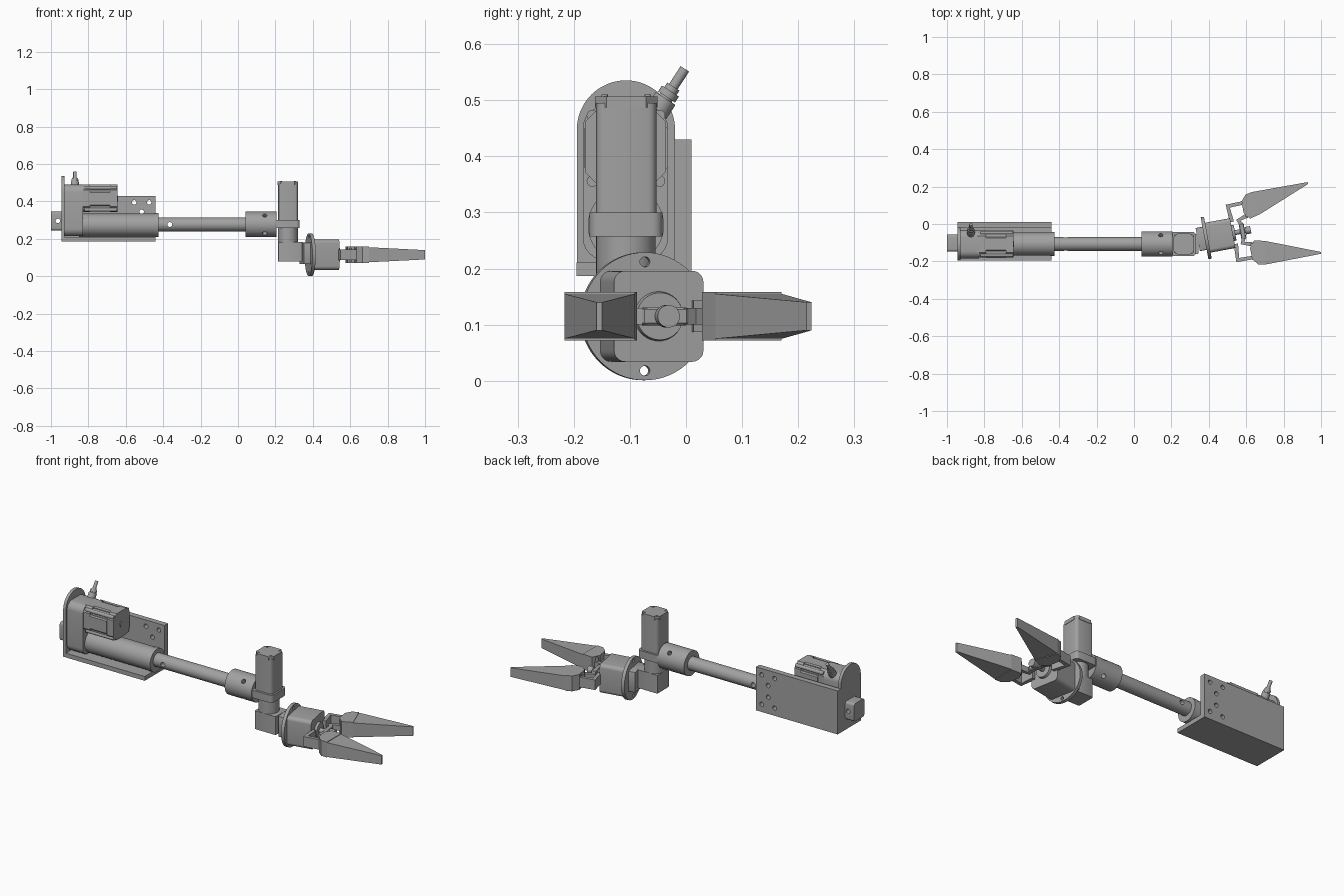
import bpy, bmesh, math
from mathutils import Matrix, Vector

cube = bpy.data.objects.get("Cube")
if cube:
    bpy.data.objects.remove(cube, do_unlink=True)

grey = bpy.data.materials.new("machined_grey")
grey.use_nodes = True
COLOUR = (0.36, 0.36, 0.36, 1)
grey.diffuse_color = COLOUR
grey.node_tree.nodes["Principled BSDF"].inputs["Base Color"].default_value = COLOUR
parts = []


def finish(name, bm, matrix=None):
    bmesh.ops.recalc_face_normals(bm, faces=bm.faces)
    mesh = bpy.data.meshes.new(name)
    bm.to_mesh(mesh)
    bm.free()
    if matrix:
        mesh.transform(matrix)
    mesh.materials.append(grey)
    ob = bpy.data.objects.new(name, mesh)
    bpy.context.collection.objects.link(ob)
    parts.append(ob)
    return ob


def box(name, x, y, z, bevel=0, axis=None, segments=4, matrix=None):
    """Box from ranges; bevels the edges parallel to axis (0, 1, 2)."""
    bm = bmesh.new()
    bmesh.ops.create_cube(bm, size=1)
    for v in bm.verts:
        v.co = [(a + b) / 2 + c * (b - a) for (a, b), c in zip((x, y, z), v.co)]
    if bevel:
        def along(e):
            d = e.verts[1].co - e.verts[0].co
            return axis is None or abs(d[axis]) > 0.99 * d.length
        bmesh.ops.bevel(bm, geom=[e for e in bm.edges if along(e)], offset=bevel,
                        segments=segments, profile=0.5, affect='EDGES')
    return finish(name, bm, matrix)


def rod(name, a, b, r, r2=None, matrix=None, sides=40):
    """Cylinder or cone between two points."""
    a, b = Vector(a), Vector(b)
    bm = bmesh.new()
    place = Matrix.Translation((a + b) / 2) @ (b - a).to_track_quat('Z', 'Y').to_matrix().to_4x4()
    bmesh.ops.create_cone(bm, cap_ends=True, segments=sides, radius1=r,
                          radius2=r if r2 is None else r2, depth=(b - a).length, matrix=place)
    return finish(name, bm, matrix)


def loft(name, lower, upper, matrix=None):
    """Solid between two matching outlines."""
    bm = bmesh.new()
    lo, up = ([bm.verts.new(p) for p in ring] for ring in (lower, upper))
    bm.faces.new(lo)
    bm.faces.new(up)
    for i in range(len(lo)):
        j = (i + 1) % len(lo)
        bm.faces.new((lo[i], lo[j], up[j], up[i]))
    return finish(name, bm, matrix)


def slab(name, pts, z0, z1, matrix=None):
    return loft(name, [(x, y, z0) for x, y in pts], [(x, y, z1) for x, y in pts], matrix)


def drill(ob, a, b, r, matrix=None):
    cutter = rod("cutter", a, b, r, matrix=matrix, sides=20)
    cutter.hide_render = True
    mod = ob.modifiers.new("hole", 'BOOLEAN')
    mod.operation, mod.solver, mod.object = 'DIFFERENCE', 'EXACT', cutter
    bpy.context.view_layer.objects.active = ob
    bpy.ops.object.modifier_apply(modifier=mod.name)
    parts.remove(cutter)
    bpy.data.objects.remove(cutter, do_unlink=True)


Y, Z = -0.107, 0.277   # main arm axis

# Mounting bracket: rounded end plate, back plate and base plate
arc = [(Y + 0.0875 * math.cos(t), 0.448 + 0.0875 * math.sin(t))
       for t in (math.pi * i / 24 for i in range(25))]
outline = [(Y - 0.0875, 0.187), (Y + 0.0875, 0.187)] + arc
loft("end_plate", [(-0.945, y, z) for y, z in outline], [(-0.928, y, z) for y, z in outline])
back = box("back_plate", (-0.945, -0.44), (-0.021, 0.01), (0.187, 0.43))
for x, z in ((-0.555, 0.395), (-0.475, 0.395), (-0.515, 0.345),
             (-0.515, 0.28), (-0.555, 0.23), (-0.475, 0.23)):
    drill(back, (x, -0.1, z), (x, 0.1, z), 0.012)
box("base_plate", (-0.93, -0.44), (-0.195, -0.021), (0.187, 0.211))

# Output block behind the end plate
block = box("output_block", (-1.0, -0.945), (-0.147, -0.057), (0.245, 0.345), 0.012, 0)
drill(block, (-0.963, -0.3, 0.296), (-0.963, 0.1, 0.296), 0.012)

# Gearbox and shoulder motor
box("gearbox", (-0.93, -0.83), (-0.184, -0.032), (0.215, 0.49), 0.04, 0, 6)
box("motor_body", (-0.83, -0.66), (-0.172, -0.044), (0.352, 0.48), 0.012, 0)
for name, x in (("motor_front_cap", (-0.84, -0.79)), ("motor_rear_cap", (-0.685, -0.645))):
    box(name, x, (-0.18, -0.036), (0.344, 0.49), 0.028, 0, 1)
box("motor_top_rib", (-0.79, -0.685), (-0.145, -0.07), (0.47, 0.49), 0.006, 0, 1)
for side in (-1, 1):
    box("motor_side_rib", (-0.79, -0.685), sorted((Y + side * 0.05, Y + side * 0.075)),
        (0.375, 0.455), 0.006, 0, 1)
    for z in (0.356, 0.473):
        rod("motor_bolt", (-0.82, Y + side * 0.06, z), (-0.648, Y + side * 0.06, z), 0.01, sides=16)
rod("motor_rear_boss", (-0.646, Y, 0.417), (-0.642, Y, 0.417), 0.016)

# Cable gland and cable leaning to the back
def gland(t):
    return (-0.872, -0.045 + 0.043 * t, 0.49 + 0.066 * t)
for name, t0, t1, r in (("gland_base", -0.25, 0.2, 0.021), ("gland_nut", 0.24, 0.4, 0.018),
                        ("gland_neck", 0.1, 0.52, 0.013), ("cable", 0.3, 1.0, 0.009)):
    rod(name, gland(t0), gland(t1), r, sides=20)

# Arm: bearing housing, long rod and elbow hub
rod("bearing_housing", (-0.85, Y, Z - 0.004), (-0.425, Y, Z - 0.004), 0.062)
rod("housing_collar", (-0.45, Y, Z - 0.004), (-0.424, Y, Z - 0.004), 0.064)
arm = rod("arm_rod", (-0.44, Y, Z), (0.06, Y, Z), 0.037)
drill(arm, (-0.365, Y - 0.1, Z), (-0.365, Y + 0.1, Z), 0.013)
hub = rod("elbow_hub", (0.04, Y, Z), (0.205, Y, Z), 0.068)
for s in (-1, 1):
    drill(hub, (0.143, Y - 0.1, Z - 0.1 * s), (0.143, Y + 0.1, Z + 0.1 * s), 0.012)

# Elbow motor standing on its flange, with the drive below
box("elbow_motor", (0.213, 0.32), (-0.16, -0.053), (0.295, 0.495), 0.014, 2, 3)
box("elbow_motor_cap", (0.211, 0.322), (-0.162, -0.051), (0.487, 0.507), 0.02, 2, 1)
for x in (0.228, 0.305):
    for y in (-0.145, -0.068):
        rod("cap_screw", (x, y, 0.5), (x, y, 0.51), 0.006, sides=12)
box("elbow_flange", (0.198, 0.33), (-0.172, -0.042), (0.257, 0.3), 0.018, 2)
rod("elbow_drive", (0.267, Y, 0.17), (0.267, Y, 0.26), 0.053)
box("wrist_block", (0.215, 0.345), (-0.16, -0.054), (0.08, 0.182), 0.006, 2, 2)

# Gripper, built along local x and turned at the wrist
G = Matrix.Translation((0.385, -0.075, 0.115)) @ Matrix.Rotation(math.radians(10.5), 4, 'Z')
box("wrist_mount", (-0.045, 0.0), (-0.063, 0.063), (-0.05, 0.066), 0.006, 0, 2, G)
disc = rod("wrist_disc", (-0.008, 0, 0), (0.01, 0, 0), 0.114, matrix=G, sides=64)
for z in (-0.097, 0.097):
    drill(disc, (-0.1, 0, z), (0.1, 0, z), 0.009, G)
box("gripper_body", (0.005, 0.145), (-0.081, 0.081), (-0.081, 0.081), 0.02, 0, 5, G)
rod("gripper_boss", (0.14, 0, 0), (0.158, 0, 0), 0.045, 0.042, G)
rod("gripper_shaft", (0.15, 0, 0), (0.235, 0, 0), 0.013, matrix=G)
rod("shaft_nut", (0.215, 0, 0), (0.243, 0, 0), 0.02, matrix=G)
box("crosshead", (0.185, 0.212), (-0.042, 0.042), (-0.016, 0.016), 0.004, None, 1, G)

# Mirrored fingers with their brackets and links
bracket = [(0.14, 0.06), (0.163, 0.06), (0.155, 0.137), (0.235, 0.139), (0.235, 0.158), (0.136, 0.156)]
link = [(0.19, 0.03), (0.212, 0.034), (0.198, 0.058), (0.24, 0.066), (0.24, 0.092), (0.176, 0.066)]
root = [(0.222, 0.095), (0.25, 0.059), (0.308, 0.073), (0.285, 0.197), (0.25, 0.19), (0.223, 0.158)]
blade = [(0.285, 0.197, 0.04), (0.308, 0.073, 0.04), (0.59, 0.185, 0.025), (0.589, 0.195, 0.025)]
for side, label in ((1, "left"), (-1, "right")):
    M = G @ Matrix.Diagonal((1, side, 1, 1))
    slab(label + "_bracket", bracket, -0.028, 0.028, M)
    slab(label + "_link", link, -0.015, 0.015, M)
    slab(label + "_finger_root", root, -0.036, 0.036, M)
    slab(label + "_finger_upper_plate", root, 0.035, 0.043, M)
    slab(label + "_finger_lower_plate", root, -0.043, -0.035, M)
    loft(label + "_finger_blade", [(u, v, -h) for u, v, h in blade], [(u, v, h) for u, v, h in blade], M)
    for u, v in ((0.228, 0.142), (0.234, 0.08)):
        rod(label + "_pivot_pin", (u, v, -0.037), (u, v, 0.037), 0.008, matrix=M, sides=16)

# Smooth round surfaces while keeping hard edges
bpy.ops.object.select_all(action='DESELECT')
for ob in parts:
    ob.select_set(True)
bpy.context.view_layer.objects.active = parts[0]
bpy.ops.object.shade_smooth_by_angle(angle=math.radians(30))
